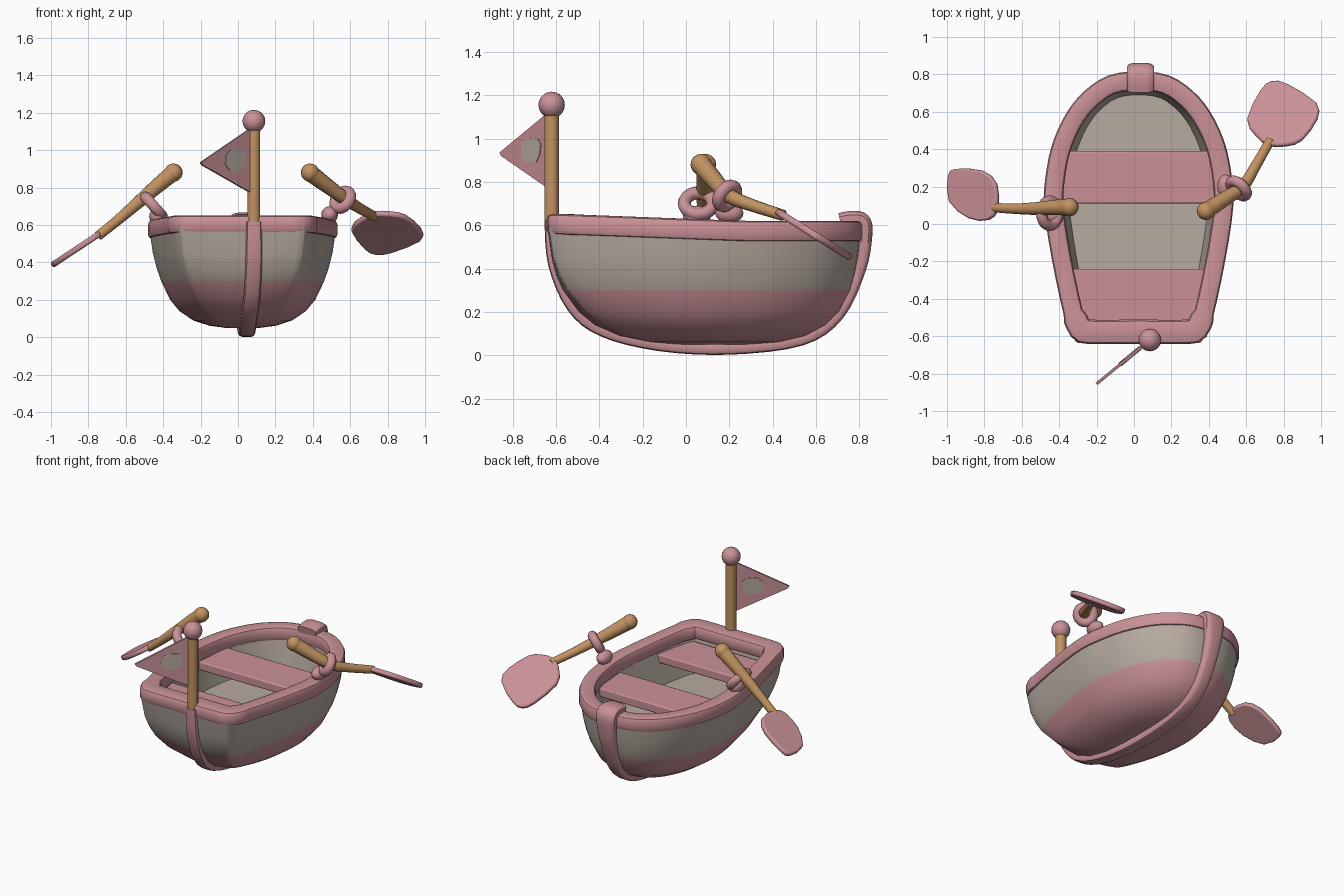
import bpy, bmesh, math
from mathutils import Vector as V

if "Cube" in bpy.data.objects:
    bpy.data.objects.remove(bpy.data.objects["Cube"])

def material(name, rgb):
    m = bpy.data.materials.new(name)
    m.diffuse_color = (*rgb, 1)
    m.use_nodes = True
    m.node_tree.nodes["Principled BSDF"].inputs["Base Color"].default_value = m.diffuse_color
    return m

PINK = material("dusty pink", (0.59, 0.285, 0.31))
GREY = material("warm grey", (0.47, 0.405, 0.35))
WOOD = material("light wood", (0.54, 0.29, 0.12))
CX = 0.025  # hull centre line

def finish(ob, mats, angle=40):
    for m in mats:
        ob.data.materials.append(m)
    bpy.ops.object.select_all(action='DESELECT')
    ob.select_set(True)
    bpy.context.view_layer.objects.active = ob
    bpy.ops.object.shade_smooth_by_angle(angle=math.radians(angle))
    return ob

def make(name, bm, *mats):
    bmesh.ops.recalc_face_normals(bm, faces=bm.faces)
    me = bpy.data.meshes.new(name)
    bm.to_mesh(me)
    bm.free()
    ob = bpy.data.objects.new(name, me)
    bpy.context.collection.objects.link(ob)
    return finish(ob, mats)

def spline(pts, n=4, closed=False):
    """Catmull-Rom samples through tuples of any length."""
    k, out = len(pts), []
    for i in range(k if closed else k - 1):
        p = [pts[j % k] if closed else pts[min(max(j, 0), k - 1)] for j in range(i - 1, i + 3)]
        for s in range(n):
            t = s / n
            out.append(tuple(0.5 * (2*b + (c - a)*t + (2*a - 5*b + 4*c - d)*t*t + (3*b - a - 3*c + d)*t**3)
                             for a, b, c, d in zip(*p)))
    return out if closed else out + [pts[-1]]

def bridge(bm, rings, closed=False):
    m = len(rings[0])
    for i in range(len(rings) if closed else len(rings) - 1):
        a, b = rings[i], rings[(i + 1) % len(rings)]
        for j in range(m):
            bm.faces.new((a[j], a[(j + 1) % m], b[(j + 1) % m], b[j]))

def sweep(name, path, hint, mat, power=1.0, sides=12, closed=False):
    """Path rows are x, y, z, half size along hint, half size across."""
    sec = []
    for i in range(sides):
        a = 2 * math.pi * (i + 0.5) / sides
        c, s = math.cos(a), math.sin(a)
        sec.append((math.copysign(abs(c)**power, c), math.copysign(abs(s)**power, s)))
    bm, rings, k = bmesh.new(), [], len(path)
    for i, p in enumerate(path):
        q = path[(i + 1) % k] if closed else path[min(i + 1, k - 1)]
        r = path[i - 1] if closed else path[max(i - 1, 0)]
        t = (V(q[:3]) - V(r[:3])).normalized()
        u = (V(hint) - t * t.dot(V(hint))).normalized()
        w = t.cross(u)
        rings.append([bm.verts.new(V(p[:3]) + u * a * p[3] + w * b * p[4]) for a, b in sec])
    bridge(bm, rings, closed)
    if not closed:
        bm.faces.new(rings[0])
        bm.faces.new(rings[-1])
    return make(name, bm, mat)

def plate(name, pts, thick, mat, bevel=0.0):
    """Flat polygon given thickness equally to both sides."""
    bm = bmesh.new()
    f = bm.faces.new([bm.verts.new(p) for p in pts])
    f.normal_update()
    d = f.normal * thick
    bmesh.ops.translate(bm, verts=bm.verts[:], vec=-d / 2)
    new = bmesh.ops.extrude_face_region(bm, geom=[f], use_keep_orig=True)['geom']
    bmesh.ops.translate(bm, verts=[g for g in new if isinstance(g, bmesh.types.BMVert)], vec=d)
    ob = make(name, bm, mat)
    if bevel:
        b = ob.modifiers.new("soft edge", 'BEVEL')
        b.width, b.segments = bevel, 2
    return ob

def ball(name, loc, r, mat, scale=(1, 1, 1)):
    bpy.ops.mesh.primitive_uv_sphere_add(segments=16, ring_count=10, radius=r, location=loc)
    ob = bpy.context.object
    ob.name, ob.scale = name, scale
    finish(ob, [mat])

# Plan outline of the boat, right half from stern to bow, then mirrored
half = [(0.30, -0.645), (0.35, -0.62), (0.39, -0.52), (0.46, -0.2), (0.505, 0.1), (0.49, 0.3),
        (0.45, 0.46), (0.375, 0.61), (0.285, 0.715), (0.16, 0.795)]
outline = spline([(0, -0.645)] + half + [(0, 0.815)] + [(-x, y) for x, y in reversed(half)], 3, True)
unit = [(x / 0.505, (y + 0.645) / 1.46) for x, y in outline]

def sheer(y):
    return 0.655 - 0.034 * min(1, (y + 0.645) / 0.9)

def ring(w, ys, yb, blend=0.0):
    out = []
    for x, t in unit:
        a = math.atan2(x, 2 * t - 1)
        x += (math.sin(a) - x) * blend
        t += (0.5 + 0.5 * math.cos(a) - t) * blend
        out.append((CX + x * w, ys + t * (yb - ys)))
    return out

# Hull: outer skin, pink below the waterline
bm = bmesh.new()
levels = [(None, 0.497, -0.638, 0.806, 0), (0.45, 0.48, -0.62, 0.795, 0.05), (0.37, 0.46, -0.60, 0.78, 0.12),
          (0.30, 0.436, -0.57, 0.76, 0.2), (0.2, 0.388, -0.50, 0.71, 0.38), (0.14, 0.338, -0.43, 0.65, 0.55),
          (0.09, 0.265, -0.32, 0.56, 0.75), (0.062, 0.18, -0.19, 0.45, 0.9), (0.05, 0.09, -0.08, 0.33, 1)]
rings = [[bm.verts.new((x, y, sheer(y) - 0.06 if z is None else z)) for x, y in ring(w, a, b, e)]
         for z, w, a, b, e in levels]
bridge(bm, rings)
bm.faces.new(rings[-1])
for f in bm.faces:
    f.material_index = 1 if f.calc_center_median().z < 0.3 else 0
make("hull", bm, GREY, PINK)

# Inner walls and floor
bm = bmesh.new()
rings = [[bm.verts.new((x, y, z)) for x, y in ring(w, a, b)]
         for z, w, a, b in [(0.59, 0.425, -0.56, 0.735), (0.33, 0.37, -0.52, 0.69)]]
bridge(bm, rings)
bm.faces.new(rings[1])
make("inner_hull", bm, GREY)
inner = bpy.data.objects["inner_hull"].data
if inner.polygons[-1].normal.z < 0:
    inner.flip_normals()

# Gunwale rim, wider across the stern
sweep("rim", [(x, y + (0.012 if y < -0.5 else 0), sheer(y) - 0.049, 0.049, 0.066 if y < -0.5 else 0.053)
              for x, y in ring(0.454, -0.588, 0.764)],
      (0, 0, 1), PINK, 0.45, 12, True)

# Keel strip running up both ends, hooked over the bow
sweep("keel", spline([
    (0.085, -0.622, 0.62, 0.042, 0.032), (0.085, -0.605, 0.42, 0.045, 0.032), (0.075, -0.52, 0.225, 0.045, 0.032),
    (0.06, -0.38, 0.115, 0.045, 0.032), (0.05, -0.12, 0.05, 0.045, 0.032), (0.045, 0.2, 0.034, 0.045, 0.032),
    (0.04, 0.53, 0.075, 0.047, 0.032), (0.04, 0.70, 0.19, 0.05, 0.032), (0.035, 0.80, 0.40, 0.055, 0.032),
    (0.035, 0.827, 0.56, 0.07, 0.034), (0.035, 0.815, 0.62, 0.074, 0.036), (0.035, 0.77, 0.631, 0.074, 0.036),
    (0.035, 0.71, 0.622, 0.07, 0.035)], 4), (1, 0, 0), PINK, 0.55)

# Seats
for name, y0, y1, h0, h1 in [("bow_seat", 0.11, 0.39, 0.41, 0.385), ("stern_seat", -0.535, -0.24, 0.33, 0.385)]:
    plate(name, [(CX - h0, y0, 0.505), (CX + h0, y0, 0.505), (CX + h1, y1, 0.505), (CX - h1, y1, 0.505)],
          0.06, PINK, 0.008)

# Flag pole, knob, pennant and its patch
P = V((0.085, -0.62, 0))
D = V((-0.285, -0.235, 0))
sweep("flag_pole", [(P.x, P.y, z, 0.035, 0.035) for z in (0.62, 1.13)], (1, 0, 0), WOOD)
ball("pole_knob", (P.x, P.y, 1.155), 0.061, PINK)
plate("flag", [P + D * 0.05 + V((0, 0, 1.12)), P + D * 0.05 + V((0, 0, 0.77)),
               P + D * 0.97 + V((0, 0, 0.92)), P + D + V((0, 0, 0.935))], 0.016, PINK)
plate("flag_patch", [P + D * (0.37 + u) + V((0, 0, 0.945 + v)) for u, v in
                     [(-0.19, 0.03), (-0.13, 0.055), (0.08, 0.06), (0.17, 0.03), (0.19, -0.02), (0.1, -0.055),
                      (-0.1, -0.055), (-0.17, -0.02)]], 0.024, GREY)

# Oars with their collars and rim mounts
def oar(side, path, blade, collar, axis, major, minor, mount):
    sweep(side + "_oar_shaft", spline(path, 4), (0, 0, 1), WOOD)
    ball(side + "_oar_grip", path[0][:3], 0.049, WOOD)
    plate(side + "_oar_blade", spline(blade, 2, True), 0.032, PINK, 0.01)
    bpy.ops.mesh.primitive_torus_add(major_radius=major, minor_radius=minor, major_segments=20, minor_segments=10,
                                     location=collar, rotation=V(axis).to_track_quat('Z', 'Y').to_euler())
    bpy.context.object.name = side + "_oar_collar"
    finish(bpy.context.object, [PINK])
    ball(side + "_oar_mount", mount, 0.05, PINK, (0.9, 1.3, 0.9))

oar("right",
    [(0.385, 0.07, 0.88, 0.046, 0.046), (0.47, 0.125, 0.815, 0.041, 0.041), (0.58, 0.2, 0.735, 0.034, 0.034),
     (0.65, 0.31, 0.69, 0.029, 0.029), (0.73, 0.45, 0.645, 0.026, 0.026)],
    [(x, y, 0.67 - 0.63 * (y - 0.41)) for x, y in
     [(0.605, 0.56), (0.675, 0.71), (0.735, 0.76), (0.82, 0.745), (0.975, 0.645),
      (0.98, 0.56), (0.90, 0.45), (0.82, 0.42), (0.72, 0.42), (0.65, 0.475)]],
    (0.56, 0.19, 0.735), (0.32, 0.34, -0.25), 0.052, 0.03, (0.49, 0.2, 0.655))
oar("left",
    [(-0.345, 0.09, 0.88, 0.046, 0.046), (-0.43, 0.088, 0.81, 0.041, 0.041), (-0.54, 0.082, 0.715, 0.034, 0.034),
     (-0.65, 0.082, 0.62, 0.028, 0.028), (-0.75, 0.088, 0.54, 0.026, 0.026)],
    [(x, y, 0.56 + 0.66 * (x + 0.73)) for x, y in
     [(-0.985, 0.12), (-0.99, 0.26), (-0.95, 0.295), (-0.81, 0.285), (-0.735, 0.215), (-0.73, 0.08),
      (-0.775, 0.022), (-0.88, 0.03)]],
    (-0.45, 0.058, 0.70), (-0.7, 0, -0.62), 0.066, 0.03, (-0.43, 0.05, 0.645))
